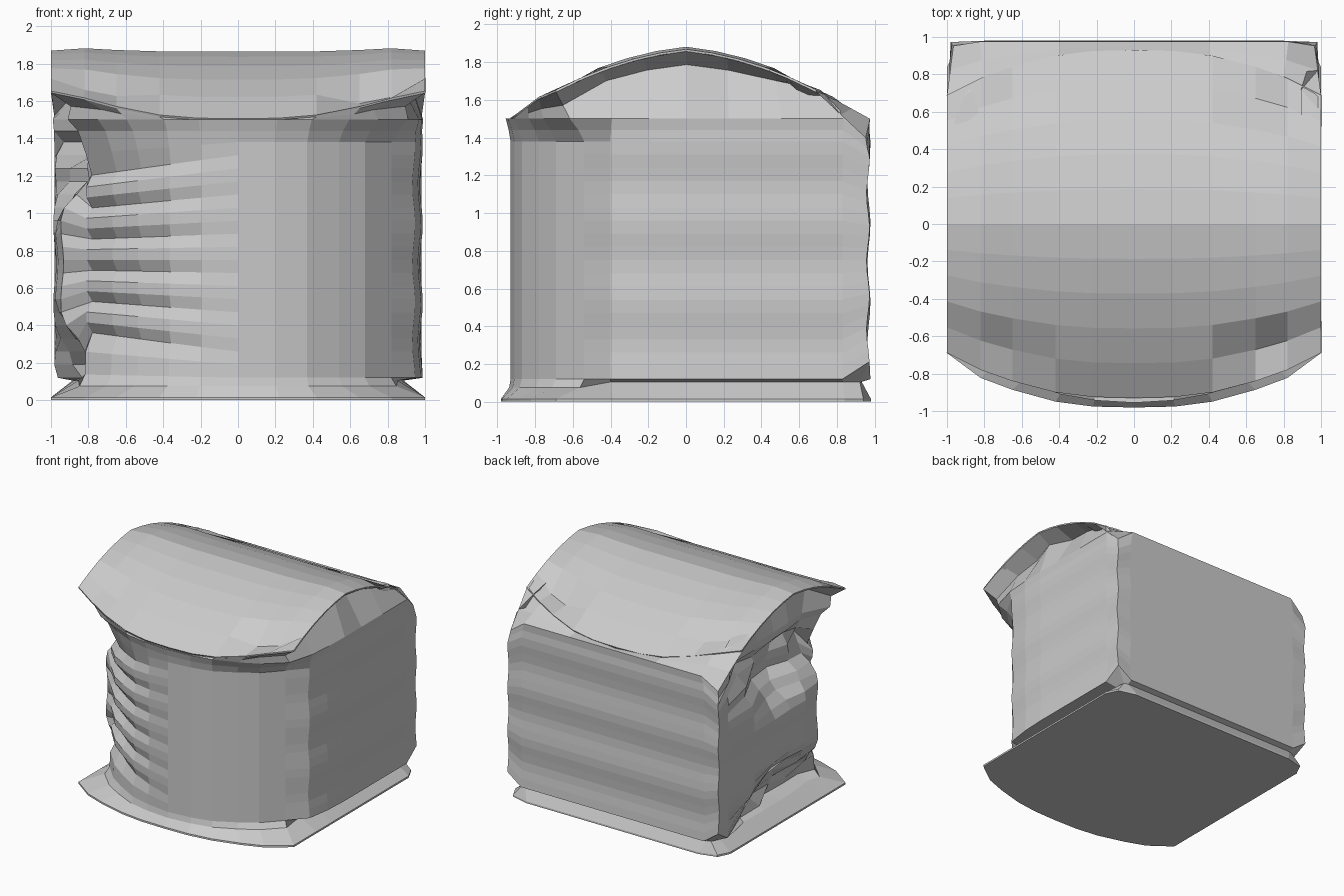
import bpy
import bmesh
import math
import random

random.seed(4)

cube = bpy.data.objects.get("Cube")
if cube:
    bpy.data.objects.remove(cube, do_unlink=True)

grey = bpy.data.materials.new("light grey")
grey.use_nodes = True
grey.diffuse_color = (0.6, 0.6, 0.6, 1)
grey.node_tree.nodes["Principled BSDF"].inputs["Base Color"].default_value = (0.6, 0.6, 0.6, 1)


def vault(x, y):
    """Height of the arched lid."""
    bump = max(0, 1 - abs(abs(x) - .8) / .25)
    return 1.865 + 0.018 * bump - 0.097 * abs(y) - 0.312 * y * y


def finish(bm, name):
    bmesh.ops.recalc_face_normals(bm, faces=bm.faces)
    mesh = bpy.data.meshes.new(name)
    bm.to_mesh(mesh)
    bm.free()
    mesh.materials.append(grey)
    obj = bpy.data.objects.new(name, mesh)
    bpy.context.collection.objects.link(obj)
    return obj


def loft(name, rings, cap=False):
    """Skin closed rings of equal length."""
    bm = bmesh.new()
    rows = [[bm.verts.new(p) for p in ring] for ring in rings]
    for a, b in zip(rows, rows[1:]):
        for i in range(len(a)):
            j = (i + 1) % len(a)
            bm.faces.new((a[i], a[j], b[j], b[i]))
    if cap:
        bm.faces.new(rows[0])
    return finish(bm, name)


def mirrored(half):
    return half + [(-x, y) for x, y in half[-2:0:-1]]


def blend(a, b, t):
    return [tuple(p + (q - p) * t for p, q in zip(u, v)) for u, v in zip(a, b)]


# Half outlines running from front centre to back centre
body_half = [(0, -.93), (.2, -.91), (.37, -.87), (.54, -.78), (.68, -.69), (.82, -.54),
             (.94, -.4), (.97, -.2), (.98, 0), (.98, .22), (.98, .5), (.98, .83),
             (.98, .965), (.85, .97), (.4, .97), (0, .97)]
lid_half = [(0, -.93), (.22, -.925), (.42, -.9), (.65, -.84), (.82, -.78), (1, -.69),
            (1, -.45), (1, -.22), (1, 0), (1, .22), (1, .45), (1, .6),
            (1, .69), (.8, .78), (.4, .9), (0, .93)]
base_half = [(x, y * 1.055) for x, y in lid_half[:5]] + [lid_half[5]]
base_half += [(l[0], b[1] + 0.01) for l, b in zip(lid_half[6:], body_half[6:])]
base_half[12] = (.95, .94)
body_line, lid_line, base_line = map(mirrored, (body_half, lid_half, base_half))


def corner(x, y, z):
    """Round off the wall at the two back corners."""
    if abs(x) > .9 and y > .9:
        z = .78 + (z - .78) * .86
    return x, y, z


def sink(x, y, z):
    """Rounded wall tops, with the left-hand one drawn inward."""
    if x < -.9 and -.5 < y < .6:
        x += .17
    return corner(x, y, z)


def crumple(x, y, z):
    """Ripples, front pleats and the caved-in left-hand wall."""
    fade = min(1, max(0, (z - .1) / .15), max(0, (1.45 - z) / .15))
    ripple = 0.008 * math.sin(z * 15)
    if y < -.45 and x < -.1:
        depth = 0.05 * min(1, -x / .6) * fade
        wave = depth * (0.5 + 0.5 * math.sin(z * math.tau / .21))
        fan = .25 * fade * -x * (z - .75)
        return x - wave * x, y + wave, z - fan
    if x < -.9 and y < .9:
        solid = .12 + .6 * max(0, y - .1) + .35 * max(0, .1 - y)
        dent = min(1, max(0, (abs(z - .72) - solid) / .3))
        return (x + dent * random.uniform(.15, .26) - ripple,
                y + dent * random.uniform(-.05, .05), z)
    if y > .9:
        return corner(x, y + ripple, z)
    return x + ripple * (1 if x > 0 else -1) * (abs(x) > .9), y, z


# Base: flat bottom with a flared rim tucked in under the walls
waist = []
for x, y in blend(base_line, body_line, .85):
    side = abs(x) > .9
    z = .105 if side or y > .9 else .075
    waist.append(corner(x * (.9 if side else 1), y - (.04 if y > .9 else 0), z))
loft("base_flange",
     [[(x, y, 0) for x, y in base_line],
      [(x, y, .015) for x, y in base_line],
      waist], cap=True)

# Body: rippled walls that flare at the top and bottom
body_top = blend(body_line, base_line, .5)
rings = [waist]
levels = 19
for k in range(levels):
    z = .12 + k * .07
    rings.append([crumple(x, y, z) for x, y in body_line])
rings.append([sink(x, y, 1.44) for x, y in blend(body_line, body_top, .4)])
top_ring = [sink(x, y, 1.5) for x, y in body_top]
rings.append(top_ring)
loft("body", rings)

# Collar: gables leaning inward below the lid, and slopes at front and back
rim_ring = [(x, y, vault(x, y) - .01) for x, y in lid_line]
middle = []
for low, high in zip(top_ring, rim_ring):
    x, y, z = (p + (q - p) * .5 for p, q in zip(low, high))
    if abs(high[0]) > .9 and -.6 < high[1] < .65:
        z = low[2] + (high[2] - low[2]) * .8
        x -= math.copysign(random.uniform(.09, .17), x)
    elif abs(x) > .7 and y < 0:
        x -= math.copysign(.06, x)
    middle.append((x, y, z))
loft("gable_collar", [top_ring, middle, rim_ring])

# Lid: arched sheet with bowed front and back edges and dented corners
columns = [(x, -y) for x, y in lid_half[:6]]
columns = [(-x, y) for x, y in columns[:0:-1]] + columns
bm = bmesh.new()
grid = []
for x, reach in columns:
    line = []
    for k in range(-5, 6):
        y = reach * k / 5
        dent = 0
        if abs(k) == 4 and .6 < abs(x) < .9:
            dent = .08 if x > 0 else .04
        line.append(bm.verts.new((x, y, vault(x, y) - dent)))
    grid.append(line)
for a, b in zip(grid, grid[1:]):
    for k in range(10):
        bm.faces.new((a[k], b[k], b[k + 1], a[k + 1]))
lid = finish(bm, "arched_lid")
shell = lid.modifiers.new("thickness", "SOLIDIFY")
shell.thickness = .012
shell.offset = -1
